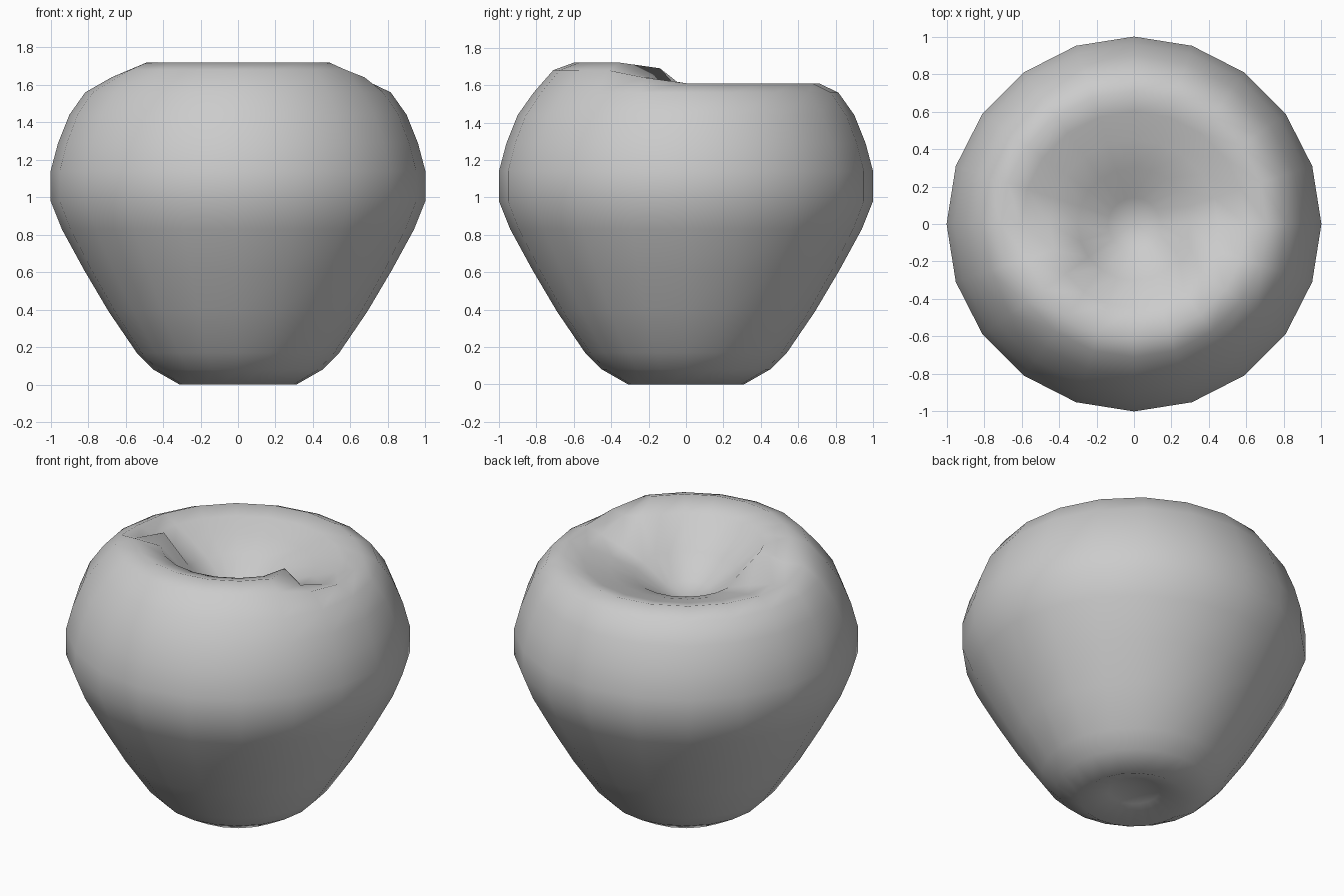
import bpy, bmesh
from math import sin, cos, pi

if "Cube" in bpy.data.objects:
    bpy.data.objects.remove(bpy.data.objects["Cube"])

SIDES = 20
# Rings from base to crown: radius, height at back, at step (18 deg), at front
RINGS = [(0.15, 0.06), (0.31, 0.0), (0.45, 0.08), (0.54, 0.17), (0.69, 0.39),
         (0.82, 0.61), (0.94, 0.83), (1.0, 0.98), (1.0, 1.14), (0.96, 1.29),
         (0.90, 1.44), (0.815, 1.56),
         (0.71, 1.61, 1.64, 1.68),      # shoulder, raised at the front
         (0.60, 1.58, 1.64, 1.72),
         (0.45, 1.535, 1.69, 1.67),     # inner lip of the stem hollow
         (0.30, 1.48, 1.50, 1.49),
         (0.14, 1.38)]


def height(ring, i):
    if len(ring) == 2 or i <= SIDES // 2:
        return ring[1]
    return ring[2] if i in (SIDES // 2 + 1, SIDES - 1) else ring[3]


bm = bmesh.new()
loops = []
for ring in RINGS:
    loops.append([bm.verts.new((ring[0] * cos(2 * pi * i / SIDES),
                                ring[0] * sin(2 * pi * i / SIDES),
                                height(ring, i))) for i in range(SIDES)])
# Skin between rings
for a, b in zip(loops, loops[1:]):
    for i in range(SIDES):
        j = (i + 1) % SIDES
        bm.faces.new((a[i], a[j], b[j], b[i]))
# Base dimple and stem hollow centres
base = bm.verts.new((0, 0, 0.08))
hollow = bm.verts.new((0, 0, 1.33))
for i in range(SIDES):
    j = (i + 1) % SIDES
    bm.faces.new((base, loops[0][j], loops[0][i]))
    bm.faces.new((hollow, loops[-1][i], loops[-1][j]))
bmesh.ops.recalc_face_normals(bm, faces=bm.faces)
for f in bm.faces:
    f.smooth = True

mesh = bpy.data.meshes.new("fruit_body")
bm.to_mesh(mesh)
bm.free()
bpy.context.collection.objects.link(bpy.data.objects.new("fruit_body", mesh))
